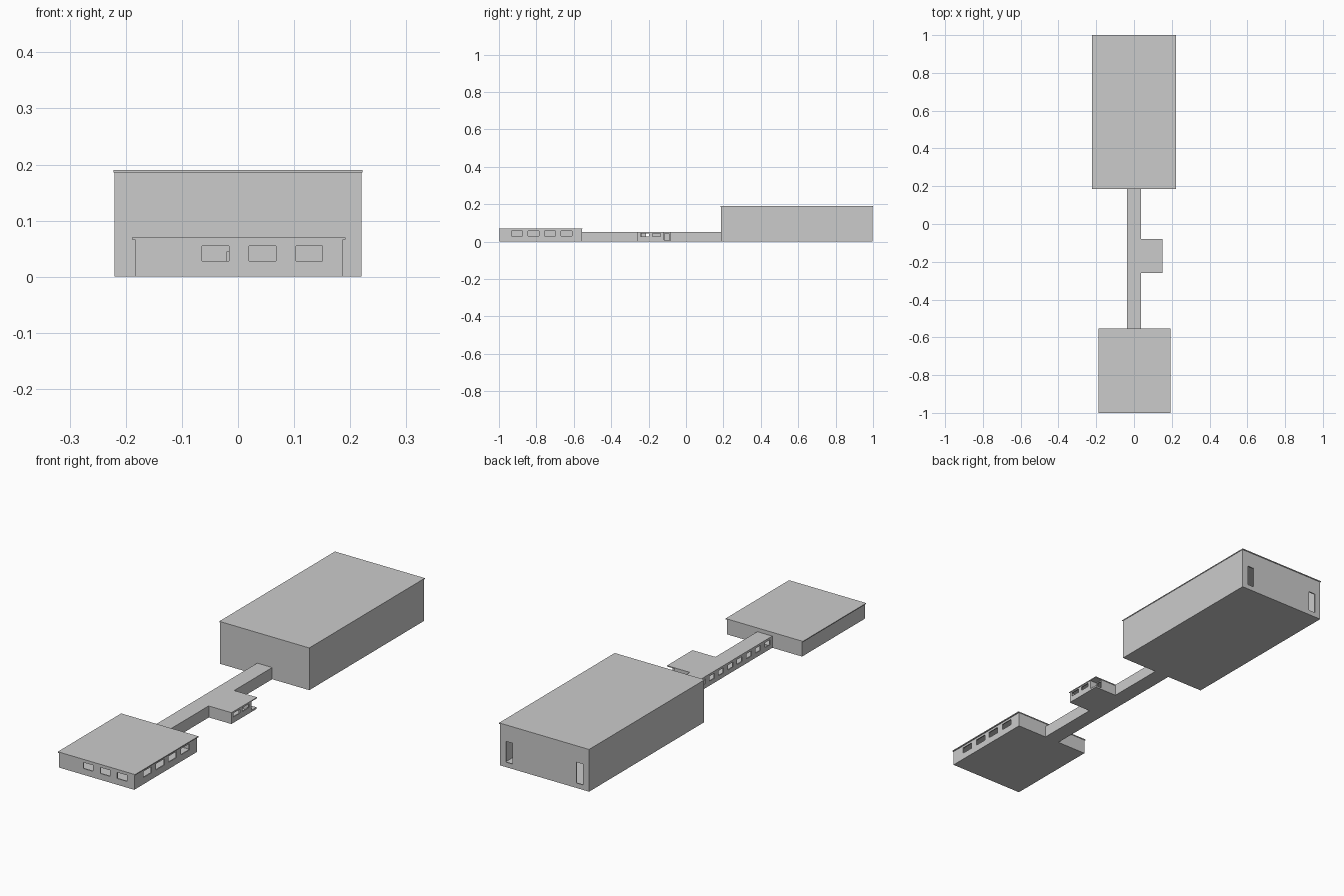
import bpy, bmesh

if "Cube" in bpy.data.objects:
    bpy.data.objects.remove(bpy.data.objects["Cube"])

T = 0.005  # wall thickness


def boxes(name, items):
    """One mesh made of axis-aligned boxes (x0, x1, y0, y1, z0, z1)."""
    bm = bmesh.new()
    for x0, x1, y0, y1, z0, z1 in items:
        vs = bmesh.ops.create_cube(bm, size=1)["verts"]
        for v in vs:
            v.co = (x1 if v.co.x > 0 else x0,
                    y1 if v.co.y > 0 else y0,
                    z1 if v.co.z > 0 else z0)
    me = bpy.data.meshes.new(name)
    bm.to_mesh(me)
    bm.free()
    ob = bpy.data.objects.new(name, me)
    bpy.context.collection.objects.link(ob)
    return ob


def cut(ob, items):
    """Subtract boxes from an object and bake the result."""
    cutter = boxes("cutter", items)
    cutter.hide_render = True
    mod = ob.modifiers.new("cut", "BOOLEAN")
    mod.operation, mod.solver, mod.object = "DIFFERENCE", "EXACT", cutter
    dg = bpy.context.evaluated_depsgraph_get()
    me = bpy.data.meshes.new_from_object(ob.evaluated_get(dg))
    ob.modifiers.clear()
    ob.data = me
    bpy.data.objects.remove(cutter)


def building(name, x0, x1, y0, y1, wall, top, over, holes, open_ends=False):
    """Hollow walls with floor, openings and an overhanging roof slab."""
    ox, oy = over
    ob = boxes(name + "_walls", [(x0, x1, y0, y1, 0, wall)])
    e = -0.02 if open_ends else T
    cut(ob, [(x0 + T, x1 - T, y0 + e, y1 - e, 0.004, wall + 0.02)])
    cut(ob, holes)
    boxes(name + "_roof", [(x0 - ox, x1 + ox, y0 - oy, y1 + oy, wall, top)])


# large hall with two tall openings in the back and a door to the corridor
building("hall", -0.220, 0.220, 0.188, 0.997, 0.186, 0.190, (0.002, 0.003),
         [(x, x + 0.033, 0.98, 1.02, 0.022, 0.115) for x in (-0.190, 0.157)]
         + [(-0.02, 0.02, 0.17, 0.20, 0.006, 0.045)])

# low front block: windows in front and right side, door to the corridor
building("front_block", -0.184, 0.187, -0.998, -0.555, 0.066, 0.070, (0.005, 0.002),
         [(x, x + 0.048, -1.02, -0.985, 0.028, 0.055) for x in (-0.064, 0.020, 0.103)]
         + [(0.175, 0.20, y, y + 0.058, 0.030, 0.057) for y in (-0.933, -0.844, -0.757, -0.668)]
         + [(-0.02, 0.02, -0.57, -0.54, 0.006, 0.045)])

# corridor with a row of windows on the left and an opening to the annex
building("corridor", -0.037, 0.037, -0.555, 0.188, 0.048, 0.052, (0, 0),
         [(-0.05, -0.028, y - 0.018, y + 0.018, 0.020, 0.042)
          for y in (-0.52 + 0.065 * i for i in range(11))]
         + [(0.028, 0.05, -0.235, -0.195, 0.006, 0.042)], open_ends=True)

# side annex: L-shaped walls leave a recessed porch at the back corner
annex = boxes("annex_walls", [(0.037, 0.148, -0.258, -0.082, 0.0, 0.048)])
cut(annex, [(0.115, 0.17, -0.118, -0.05, 0.008, 0.07)])
cut(annex, [(0.0, 0.143, -0.253, -0.123, 0.008, 0.07)])
cut(annex, [(0.0, 0.110, -0.13, -0.087, 0.008, 0.07)])
cut(annex, [(0.138, 0.16, y, y + 0.045, 0.026, 0.043) for y in (-0.244, -0.180)]
    + [(0.105, 0.12, -0.114, -0.090, 0.008, 0.044)])
boxes("annex_roof", [(0.037, 0.150, -0.260, -0.080, 0.048, 0.052)])
